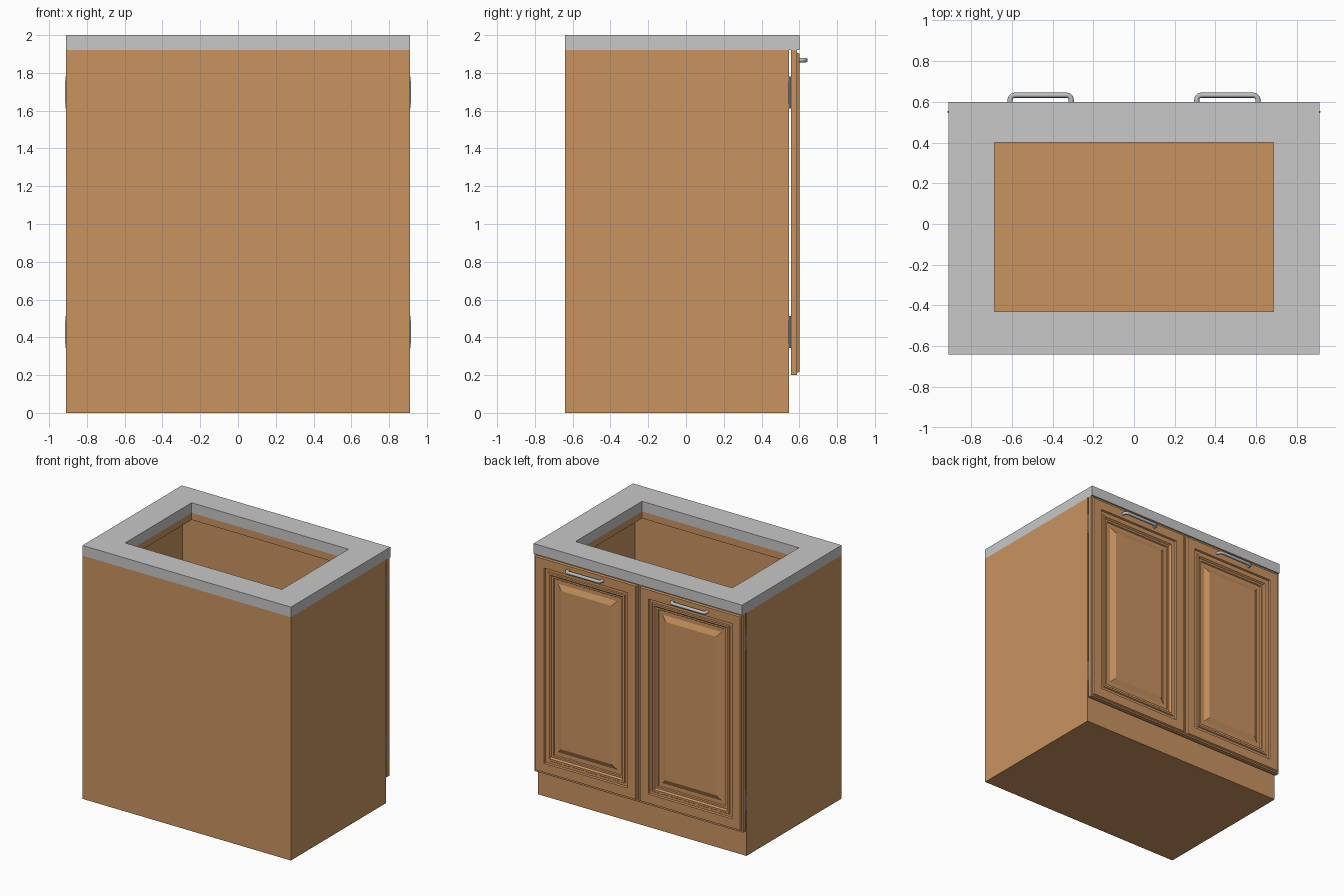
import bpy, bmesh, math
from mathutils import Vector

if "Cube" in bpy.data.objects:
    bpy.data.objects.remove(bpy.data.objects["Cube"])


def material(name, rgb):
    m = bpy.data.materials.new(name)
    m.diffuse_color = (*rgb, 1)
    m.use_nodes = True
    m.node_tree.nodes["Principled BSDF"].inputs["Base Color"].default_value = m.diffuse_color
    return m


WOOD = material("wood", (0.59, 0.295, 0.12))
STONE = material("grey_stone", (0.58, 0.58, 0.58))
STEEL = material("steel", (0.50, 0.54, 0.57))


def loft(name, rects, mat, upright=False, closed=False):
    """Join rectangles (a0, a1, b0, b1, h); upright puts b on z and h on y."""
    bm = bmesh.new()
    rings = []
    for a0, a1, b0, b1, h in rects:
        pts = [(a0, b0), (a1, b0), (a1, b1), (a0, b1)]
        rings.append([bm.verts.new((a, h, b) if upright else (a, b, h)) for a, b in pts])
    pairs = list(zip(rings, rings[1:]))
    if closed:
        pairs.append((rings[-1], rings[0]))
    else:
        bm.faces.new(rings[0])
        bm.faces.new(rings[-1])
    for r, s in pairs:
        for i in range(4):
            j = (i + 1) % 4
            bm.faces.new((r[i], r[j], s[j], s[i]))
    bmesh.ops.recalc_face_normals(bm, faces=bm.faces)
    me = bpy.data.meshes.new(name)
    bm.to_mesh(me)
    bm.free()
    me.materials.append(mat)
    ob = bpy.data.objects.new(name, me)
    bpy.context.collection.objects.link(ob)
    return ob


W, BACK, FRONT = 0.91, -0.64, 0.545
HOLE = (-0.685, 0.685, -0.43, 0.40)

# Hollow carcass with an open rim under the worktop
outer = (-W, W, BACK, FRONT)
inner = (-0.86, 0.86, -0.59, 0.535)
loft("cabinet_body", [(*outer, 0), (*outer, 1.92), (*HOLE, 1.92),
                      (*HOLE, 1.865), (*inner, 1.865), (*inner, 0.05)], WOOD)

# Worktop with sink cut-out
slab = (-W, W, BACK, 0.60)
loft("worktop", [(*slab, 1.92), (*slab, 2.0), (*HOLE, 2.0), (*HOLE, 1.92)], STONE, closed=True)

# Door moulding: (inset from edge, y)
PROFILE = [(0, 0.555), (0, 0.588), (0.012, 0.588), (0.018, 0.60), (0.09, 0.60),
           (0.095, 0.588), (0.115, 0.588), (0.12, 0.595), (0.135, 0.595),
           (0.145, 0.582), (0.160, 0.582), (0.165, 0.574), (0.195, 0.574),
           (0.235, 0.593)]

for side, label in ((-1, "left"), (1, "right")):
    x0, x1 = sorted((side * 0.002, side * W))
    loft(label + "_door", [(x0 + d, x1 - d, 0.20 + d, 1.92 - d, y) for d, y in PROFILE],
         WOOD, upright=True)

    # Bent bar handle, rounded at both corners
    cx, z, r = side * 0.458, 1.868, 0.022
    path = [(-0.15, 0.595)]
    for k in range(6):
        t = math.radians(18 * k)
        path.append((-0.15 + r * (1 - math.cos(t)), 0.610 + r * math.sin(t)))
    path += [(-a, b) for a, b in reversed(path)]
    cu = bpy.data.curves.new(label + "_handle", 'CURVE')
    cu.dimensions = '3D'
    cu.bevel_depth = 0.0125
    cu.bevel_resolution = 3
    cu.use_fill_caps = True
    sp = cu.splines.new('POLY')
    sp.points.add(len(path) - 1)
    for p, (a, b) in zip(sp.points, path):
        p.co = (cx + a, b, z, 1)
    cu.materials.append(STEEL)
    bpy.context.collection.objects.link(bpy.data.objects.new(label + "_handle", cu))

    # Two hinges in the gap behind each door: pin and wider knuckle
    for zc, pos in ((0.428, "lower"), (1.697, "upper")):
        for part, rad, h in (("pin", 0.005, 0.17), ("knuckle", 0.0065, 0.12)):
            bpy.ops.mesh.primitive_cylinder_add(vertices=12, radius=rad, depth=h,
                                                location=(side * 0.909, 0.55, zc))
            ob = bpy.context.object
            ob.name = f"{label}_{pos}_hinge_{part}"
            ob.data.materials.append(STEEL)
            bpy.ops.object.shade_smooth_by_angle()
        # Hinge leaf reaching inwards between carcass and door
        xa, xb = sorted((side * 0.82, side * 0.909))
        leaf = (xa, xb, 0.544, 0.556)
        loft(f"{label}_{pos}_hinge_leaf", [(*leaf, zc - 0.083), (*leaf, zc + 0.083)], STEEL)
